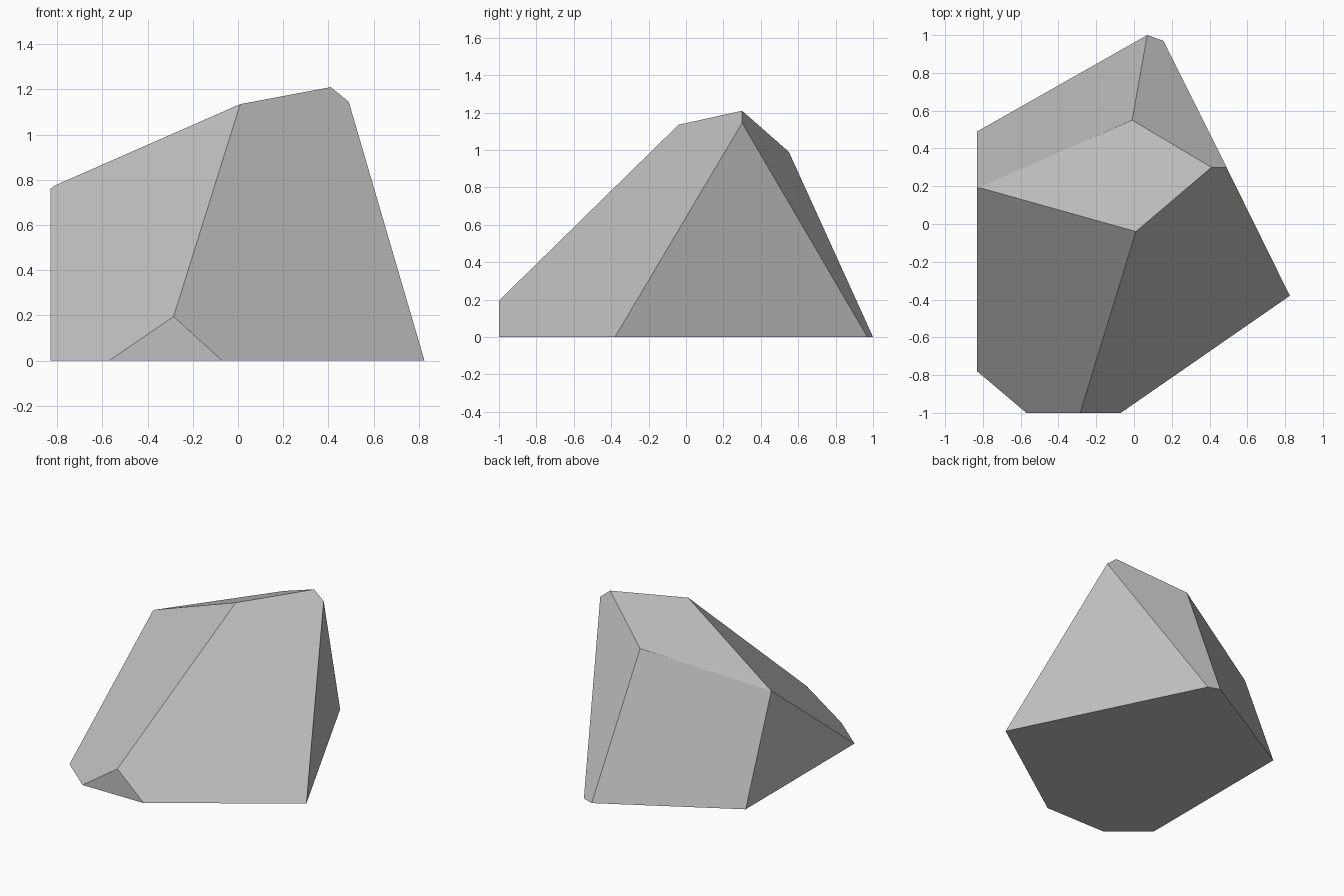
import bpy
import bmesh
from math import radians

cube = bpy.data.objects.get("Cube")
if cube:
    bpy.data.objects.remove(cube, do_unlink=True)

# Plain grey stone
stone = bpy.data.materials.new("grey_stone")
stone.use_nodes = True
grey = (0.53, 0.53, 0.53, 1.0)
stone.diffuse_color = grey
bsdf = next(n for n in stone.node_tree.nodes if n.type == "BSDF_PRINCIPLED")
bsdf.inputs["Base Color"].default_value = grey
bsdf.inputs["Roughness"].default_value = 0.9

# Footprint on the ground
footprint = [(-0.83, -0.78), (-0.57, -1), (-0.07, -1), (0.825, -0.38),
             (0.155, 0.97), (0.07, 1), (-0.83, 0.49)]

# Upper corners of the chipped boulder
corners = [
    (-0.285, -1, 0.195),     # front chip
    (0.01, -0.04, 1.135),    # front of the top facet
    (0.41, 0.3, 1.21),       # peak
    (0.49, 0.3, 1.145),      # side of the peak
    (-0.01, 0.55, 0.99),     # back of the top facet
    (-0.81, 0.19, 0.775),    # far end of the top facet
    (-0.83, 0.19, 0.76),     # tip of the side facet
]

# Wrap the corners in a hull and merge its triangles into flat facets
bm = bmesh.new()
for point in [(x, y, 0) for x, y in footprint] + corners:
    bm.verts.new(point)
bmesh.ops.convex_hull(bm, input=bm.verts[:])
bmesh.ops.dissolve_limit(bm, angle_limit=radians(3),
                         verts=bm.verts[:], edges=bm.edges[:])
bmesh.ops.recalc_face_normals(bm, faces=bm.faces[:])

mesh = bpy.data.meshes.new("boulder")
bm.to_mesh(mesh)
bm.free()
mesh.materials.append(stone)
boulder = bpy.data.objects.new("boulder", mesh)
bpy.context.collection.objects.link(boulder)
